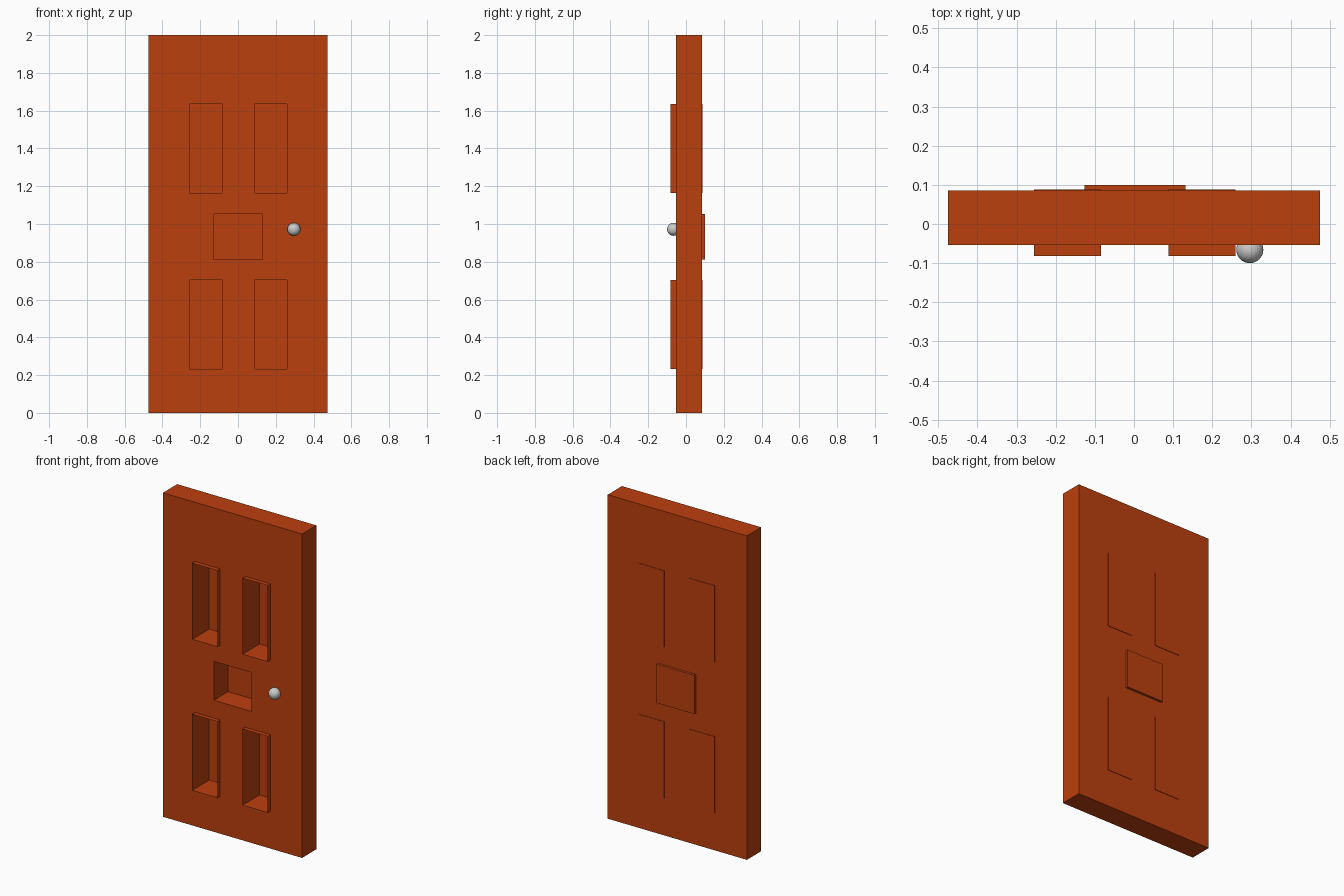
import bpy, bmesh

if "Cube" in bpy.data.objects:
    bpy.data.objects.remove(bpy.data.objects["Cube"])

FRONT, BACK = -0.054, 0.085
wood = bpy.data.materials.new("orange_wood")
wood.diffuse_color = (0.5, 0.05, 0.004, 1)
wood.use_nodes = True
wood.node_tree.nodes["Principled BSDF"].inputs["Base Color"].default_value = wood.diffuse_color


def make_object(name, bm):
    mesh = bpy.data.meshes.new(name)
    bm.to_mesh(mesh)
    bm.free()
    mesh.materials.append(wood)
    obj = bpy.data.objects.new(name, mesh)
    bpy.context.collection.objects.link(obj)
    return obj


def face(bm, *points):
    return bm.faces.new([bm.verts.new(p) for p in points])


def front_rect(bm, x0, x1, z0, z1, y):
    return face(bm, (x0, y, z0), (x1, y, z0), (x1, y, z1), (x0, y, z1))


# Recess layout: name, x range, z range, mouth y, floor y
tall_x = {"left": (-0.256, -0.084), "right": (0.088, 0.26)}
tall_z = {"lower": (0.232, 0.703), "upper": (1.164, 1.635)}
recesses = [(f"{v}_{h}_panel", *xs, *zs, -0.082, 0.088)
            for v, zs in tall_z.items() for h, xs in tall_x.items()]
recesses.append(("middle_panel", -0.127, 0.131, 0.812, 1.052, FRONT, 0.1))

# Door slab: front face tiled around the openings, solid back and edges
W, H = 0.475, 2.0
bm = bmesh.new()
xs = sorted({-W, W} | {v for r in recesses for v in r[1:3]})
zs = sorted({0, H} | {v for r in recesses for v in r[3:5]})
for x0, x1 in zip(xs, xs[1:]):
    for z0, z1 in zip(zs, zs[1:]):
        cx, cz = (x0 + x1) / 2, (z0 + z1) / 2
        if not any(r[1] < cx < r[2] and r[3] < cz < r[4] for r in recesses):
            front_rect(bm, x0, x1, z0, z1, FRONT)
front_rect(bm, -W, W, 0, H, BACK).normal_flip()
corners = [(-W, 0), (W, 0), (W, H), (-W, H)]
for (xa, za), (xb, zb) in zip(corners, corners[1:] + corners[:1]):
    face(bm, (xa, FRONT, za), (xa, BACK, za), (xb, BACK, zb), (xb, FRONT, zb))
bmesh.ops.remove_doubles(bm, verts=bm.verts, dist=1e-5)
make_object("door_slab", bm)

# Panels: thin open trays pushed through the slab
for name, x0, x1, z0, z1, mouth, floor in recesses:
    bm = bmesh.new()
    front_rect(bm, x0, x1, z0, z1, floor)
    ring = [(x0, z0), (x1, z0), (x1, z1), (x0, z1)]
    for (xa, za), (xb, zb) in zip(ring, ring[1:] + ring[:1]):
        face(bm, (xa, mouth, za), (xb, mouth, zb), (xb, floor, zb), (xa, floor, za))
    bmesh.ops.remove_doubles(bm, verts=bm.verts, dist=1e-5)
    make_object(name, bm)

# Round door knob
bpy.ops.mesh.primitive_uv_sphere_add(segments=32, ring_count=16, radius=0.0345,
                                     location=(0.296, -0.0655, 0.972))
bpy.context.object.name = "door_knob"
